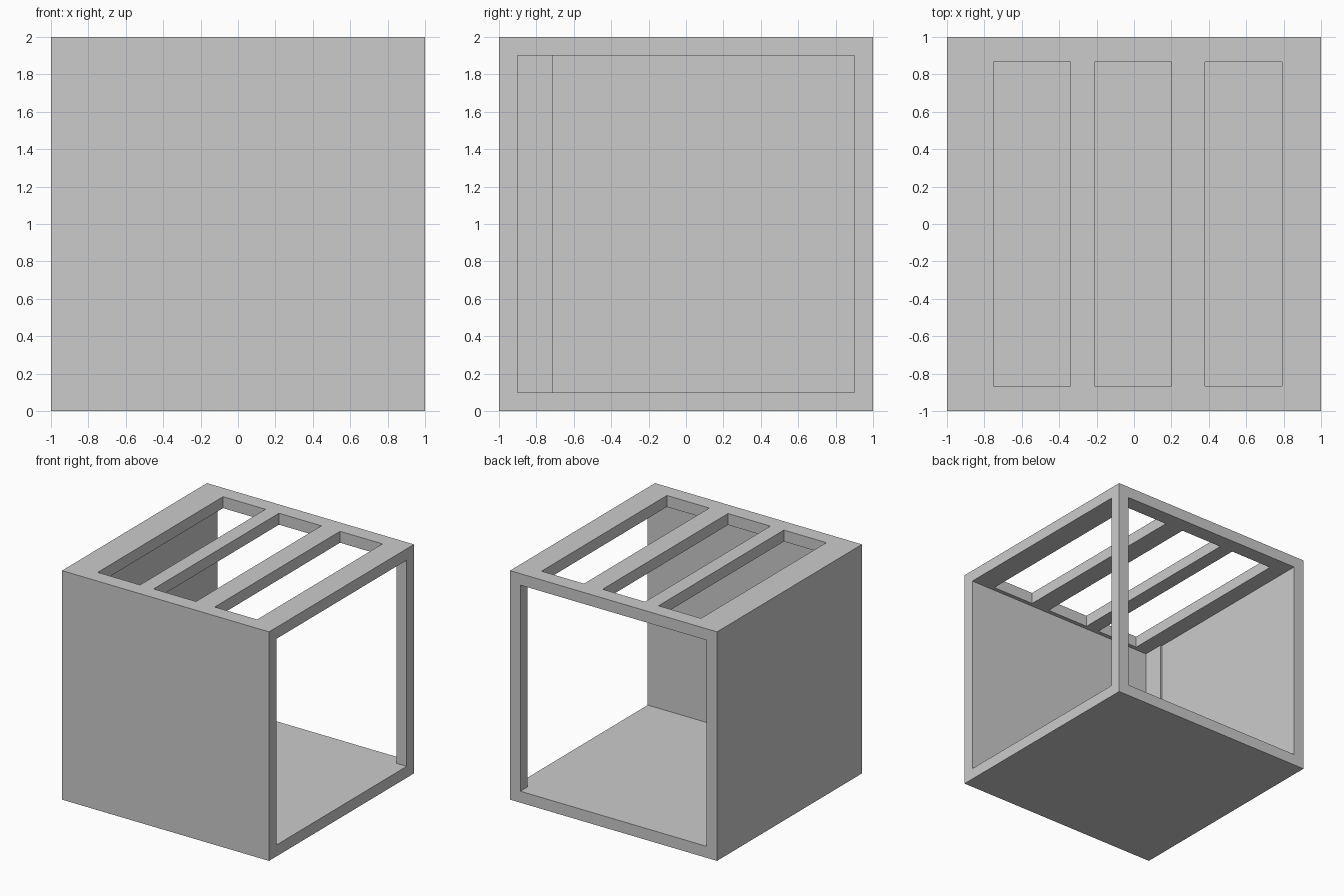
import bpy, bmesh

if "Cube" in bpy.data.objects:
    bpy.data.objects.remove(bpy.data.objects["Cube"])


def prism(name, outline, z0, z1):
    """Extrude a counter-clockwise plan outline from z0 up to z1."""
    bm = bmesh.new()
    face = bm.faces.new([bm.verts.new((x, y, z0)) for x, y in outline])
    res = bmesh.ops.extrude_face_region(bm, geom=[face])
    top = [v for v in res["geom"] if isinstance(v, bmesh.types.BMVert)]
    bmesh.ops.translate(bm, verts=top, vec=(0, 0, z1 - z0))
    bmesh.ops.recalc_face_normals(bm, faces=bm.faces)
    mesh = bpy.data.meshes.new(name)
    bm.to_mesh(mesh)
    bm.free()
    obj = bpy.data.objects.new(name, mesh)
    bpy.context.collection.objects.link(obj)
    return obj


def rect(x0, x1, y0, y1):
    return [(x0, y0), (x1, y0), (x1, y1), (x0, y1)]


# Room block: everything is carved out of one cube
room = prism("room_shell", rect(-1, 1, -1, 1), 0, 2)

# Interior, open through the right and back, leaving a corner post
# and a shallow raised strip on the left wall near the front
interior = [(-0.885, -0.9), (1.1, -0.9), (1.1, 0.9), (0.9, 0.9),
            (0.9, 1.1), (-0.9, 1.1), (-0.9, -0.71), (-0.885, -0.71)]
cutters = [prism("interior_cutter", interior, 0.1, 1.9)]

# Three long roof openings
for i, x in enumerate((-0.75, -0.21, 0.38)):
    cutters.append(prism(f"roof_slot_cutter_{i}",
                         rect(x, x + 0.41, -0.865, 0.865), 1.8, 2.1))

# Carve the block, then remove the cutters
bpy.context.view_layer.objects.active = room
for cutter in cutters:
    cutter.hide_render = True
    mod = room.modifiers.new(cutter.name, 'BOOLEAN')
    mod.operation = 'DIFFERENCE'
    mod.solver = 'EXACT'
    mod.object = cutter
    bpy.ops.object.modifier_apply(modifier=mod.name)
    bpy.data.objects.remove(cutter)
